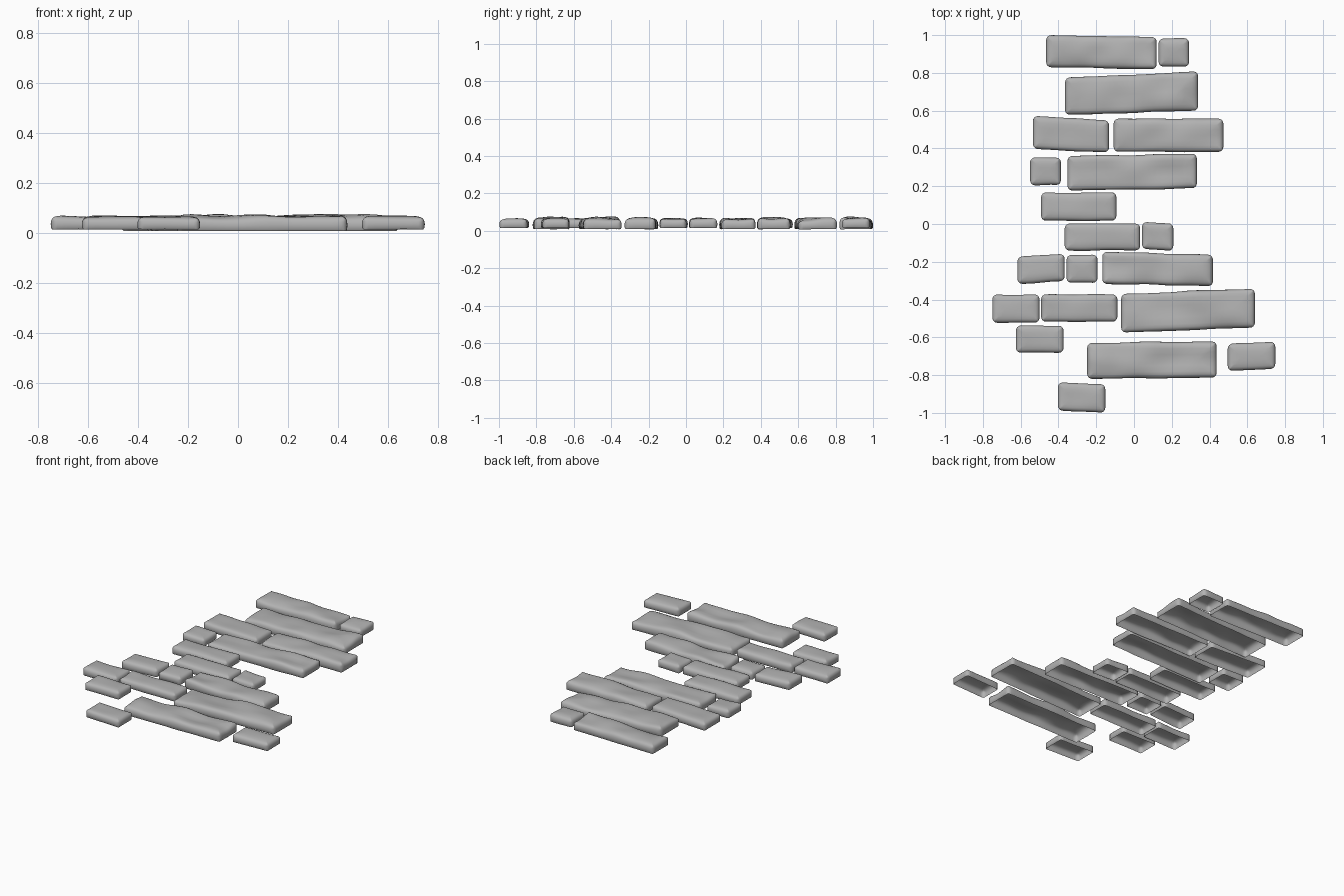
import bpy, bmesh, math
from mathutils import Vector, noise

if "Cube" in bpy.data.objects:
    bpy.data.objects.remove(bpy.data.objects["Cube"])

# left x, right x, left end (low y, high y), right end (low y, high y)
STONES = [
    (-.465, .12, .83, 1.0, .82, .99), (.13, .292, .833, .982, .833, .982),
    (-.365, .34, .578, .775, .60, .808), (-.535, -.132, .398, .573, .38, .548),
    (-.108, .473, .382, .558, .382, .558), (-.55, -.387, .205, .352, .205, .352),
    (-.352, .333, .177, .36, .19, .372), (-.492, -.093, .018, .167, .018, .167),
    (-.367, .033, -.14, .002, -.14, .002), (.042, .208, -.132, .01, -.142, .003),
    (-.617, -.367, -.317, -.173, -.302, -.158), (-.357, -.193, -.312, -.163, -.312, -.163),
    (-.168, .418, -.317, -.147, -.329, -.163), (-.75, -.50, -.522, -.373, -.522, -.373),
    (-.492, -.088, -.517, -.373, -.517, -.373), (-.068, .64, -.575, -.37, -.548, -.343),
    (-.625, -.373, -.682, -.538, -.682, -.538), (-.248, .438, -.82, -.63, -.813, -.622),
    (.496, .748, -.777, -.635, -.767, -.623), (-.403, -.152, -.987, -.838, -1.0, -.848),
]

# dull grey rock
ROCK = bpy.data.materials.new("grey_rock")
ROCK.diffuse_color = (.45, .45, .45, 1)
ROCK.use_nodes = True
ROCK.node_tree.nodes["Principled BSDF"].inputs["Base Color"].default_value = ROCK.diffuse_color


def outline(hx, hy, r):
    """Rounded rectangle, with extra points along the sides."""
    pts = []
    corners = [(1, 1), (-1, 1), (-1, -1), (1, -1)]
    arcs = []
    for k, (sx, sy) in enumerate(corners):
        arcs.append([Vector((sx * (hx - r) + r * math.cos(a), sy * (hy - r) + r * math.sin(a)))
                     for a in (math.pi / 2 * (k + i / 4) for i in range(5))])
    for k in range(4):
        pts += arcs[k]
        a, b = arcs[k][-1], arcs[(k + 1) % 4][0]
        n = max(2, round((b - a).length / .03))
        pts += [a.lerp(b, i / n) for i in range(1, n)]
    return pts


def stone(index, x0, x1, l0, l1, r0, r1):
    hx, hy = (x1 - x0) / 2, (l1 - l0 + r1 - r0) / 4
    big = hx > .25
    base, top = (.009, .066) if big else (.015, .066)
    wave = .015 if big else .006
    h = top - base
    # inset and height of each ring, ending on the ridge line of the top
    rings = [(.006, 0), (.001, .12), (0, .4), (.001, .6), (.005, .77), (.011, .88),
             (.02, .95), (.035, 1), (hy * .7, 1.02), (hy, 1.02)]
    bm = bmesh.new()
    pts = outline(hx, hy, .026)
    loops = []
    for d, t in rings:
        ring = []
        for p in pts:
            x = max(d - hx, min(hx - d, p.x))
            y = max(d - hy, min(hy - d, p.y))
            u, v = (x / hx + 1) / 2, (y / hy + 1) / 2
            wx = x0 + u * (x1 - x0)
            low, high = l0 + u * (r0 - l0), l1 + u * (r1 - l1)
            wy = low + v * (high - low)
            n = noise.noise(Vector((wx * 6, wy * 9, index * 3.7)))
            wy += .006 * n * (y / hy) * (1 - (x / hx) ** 2)
            z = base + h * t + wave * n * t - (wave * .15 * abs(n) * (1 - t))
            ring.append(bm.verts.new((wx, wy, min(z, .076))))
        loops.append(ring)
    # walls and worn top; underside stays open
    m = len(pts)
    for a, b in zip(loops, loops[1:]):
        for i in range(m):
            j = (i + 1) % m
            bm.faces.new((a[i], a[j], b[j], b[i]))
    bmesh.ops.remove_doubles(bm, verts=bm.verts, dist=.0005)
    bmesh.ops.recalc_face_normals(bm, faces=bm.faces)
    if sum(f.normal.z * f.calc_area() for f in bm.faces) < 0:
        bmesh.ops.reverse_faces(bm, faces=bm.faces)
    for f in bm.faces:
        f.smooth = True
    me = bpy.data.meshes.new("paving_stone")
    bm.to_mesh(me)
    bm.free()
    me.materials.append(ROCK)
    ob = bpy.data.objects.new(f"paving_stone_{index + 1:02d}", me)
    bpy.context.collection.objects.link(ob)


for i, s in enumerate(STONES):
    stone(i, *s)
